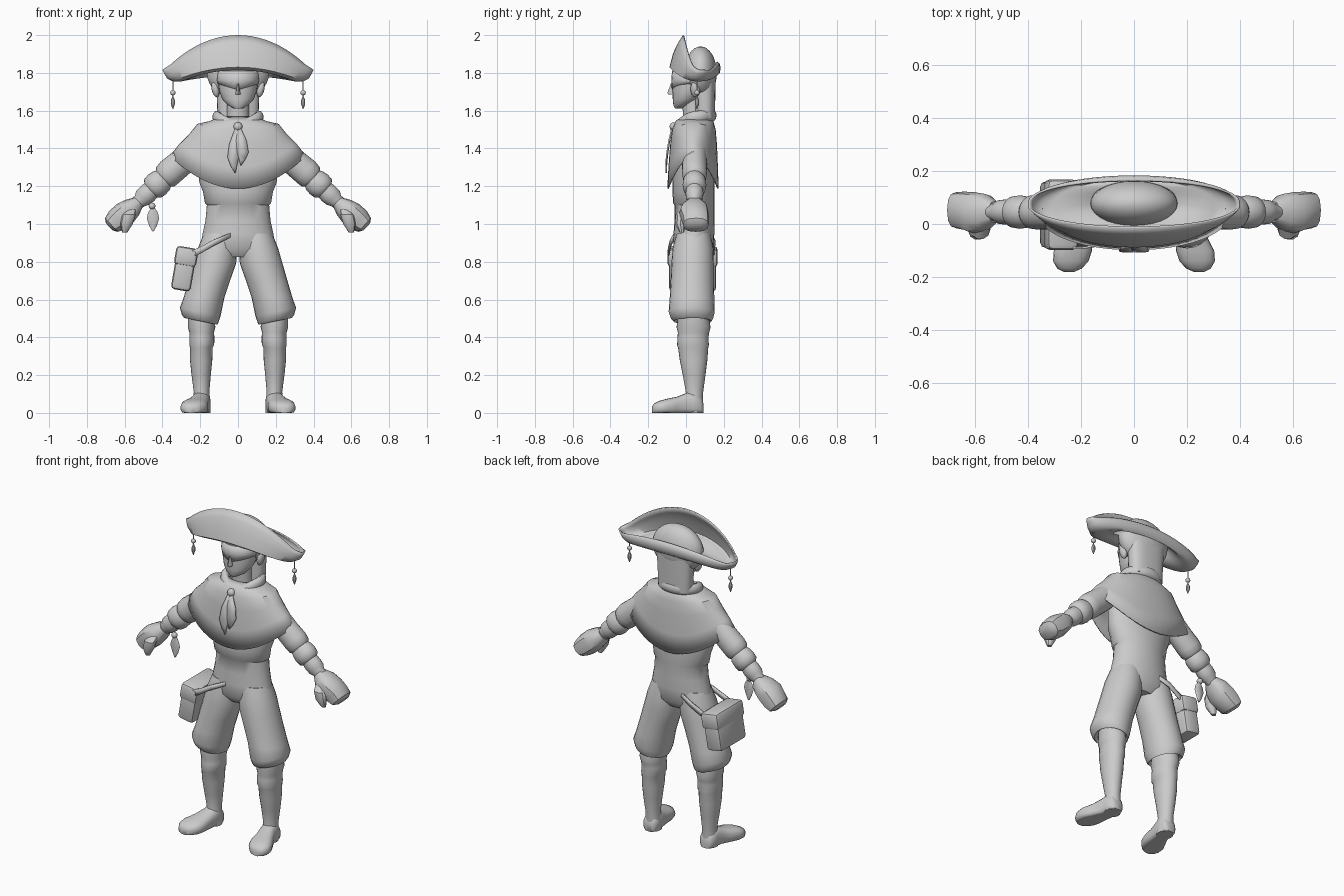
import bpy, bmesh, math
from mathutils import Vector, Matrix

grey = bpy.data.materials.new("plain_grey")
grey.diffuse_color = (0.6, 0.6, 0.6, 1)
X, Y, Z = Vector((1, 0, 0)), Vector((0, 1, 0)), Vector((0, 0, 1))


def finish(name, bm, mirror=False, thick=0, angle=40):
    bmesh.ops.recalc_face_normals(bm, faces=bm.faces)
    me = bpy.data.meshes.new(name)
    bm.to_mesh(me)
    bm.free()
    ob = bpy.data.objects.new(name, me)
    bpy.context.collection.objects.link(ob)
    me.materials.append(grey)
    bpy.ops.object.select_all(action='DESELECT')
    ob.select_set(True)
    bpy.context.view_layer.objects.active = ob
    bpy.ops.object.shade_smooth_by_angle(angle=math.radians(angle))
    if thick:
        ob.modifiers.new("thickness", 'SOLIDIFY').thickness = thick
    if mirror:
        ob.modifiers.new("mirror", 'MIRROR').use_mirror_merge = False
    return ob


def ring(c, u, v, p=1.0, n=24):
    """Ellipse around c with half axes u and v; p < 1 makes it boxier."""
    f = lambda a: math.copysign(abs(a) ** p, a) if abs(a) > 1e-6 else 0
    return [Vector(c) + u * f(math.cos(t)) + v * f(math.sin(t))
            for t in (2 * math.pi * i / n for i in range(n))]


def loft(name, rings, caps=True, closed=False, **kw):
    bm = bmesh.new()
    vs = [[bm.verts.new(p) for p in r] for r in rings]
    n = len(vs[0])
    for a, b in list(zip(vs, vs[1:])) + ([(vs[-1], vs[0])] if closed else []):
        for i in range(n):
            j = (i + 1) % n
            bm.faces.new((a[i], a[j], b[j], b[i]))
    if caps and not closed:
        bm.faces.new(vs[0])
        bm.faces.new(vs[-1])
    return finish(name, bm, **kw)


def stack(name, rows, p=1.0, n=24, **kw):
    """Loft upright rows of (x, y, z, rx, ry)."""
    return loft(name, [ring(r[:3], X * r[3], Y * r[4], p, n) for r in rows], **kw)


def ball(name, c, r, n=16, rot=0, **kw):
    bm = bmesh.new()
    bmesh.ops.create_uvsphere(bm, u_segments=n, v_segments=n // 2 + 2, radius=1)
    m = Matrix.Translation(c) @ Matrix.Rotation(rot, 4, 'Y') @ Matrix.Diagonal((*r, 1))
    bmesh.ops.transform(bm, matrix=m, verts=bm.verts)
    return finish(name, bm, **kw)


def ribbon(name, pts, **kw):
    """Strip through (x, y, z, half width along x, half width along z)."""
    bm = bmesh.new()
    vs = [[bm.verts.new((x + s * wx, y, z + s * wz)) for s in (-1, 1)]
          for x, y, z, wx, wz in pts]
    for a, b in zip(vs, vs[1:]):
        bm.faces.new((a[0], a[1], b[1], b[0]))
    return finish(name, bm, thick=0.008, **kw)


# Hat brim: swept up high in front, low at the back, pointed at the sides
def brim_ring(rx, yf, ys, yb, zf, zs, zb, k, tip=0):
    out = []
    for i in range(64):
        t = 2 * math.pi * i / 64
        c, s = math.cos(t), math.sin(t)
        y, z = (yf, zf) if s < 0 else (yb, zb)
        a = abs(s)
        out.append(Vector((rx * c, ys + (y - ys) * a ** (1 if s < 0 else 0.75),
                           zs + (z - zs) * a ** k + tip * max(0, abs(c) - 0.9) * 10)))
    return out


loft("hat_brim", [
    brim_ring(0.16, 0.0, 0.075, 0.155, 1.83, 1.80, 1.81, 2),
    brim_ring(0.30, -0.07, 0.06, 0.165, 1.815, 1.755, 1.785, 2),
    brim_ring(0.345, -0.088, 0.06, 0.18, 1.83, 1.755, 1.80, 2),
    brim_ring(0.375, -0.068, 0.062, 0.183, 1.905, 1.77, 1.83, 1.8),
    brim_ring(0.39, -0.042, 0.065, 0.178, 1.96, 1.785, 1.85, 1.8, 0.01),
    brim_ring(0.40, -0.016, 0.07, 0.165, 2.0, 1.795, 1.86, 1.8, 0.02),
], caps=False, thick=0.008, angle=60)
ball("hat_crown", (0, 0.077, 1.80), (0.165, 0.086, 0.14), 28)

# Hat pendants
stack("pendant_cord", [(0.345, 0.058, z, 0.003, 0.003) for z in (1.61, 1.77)], n=6, mirror=True)
ball("pendant_bead", (0.345, 0.058, 1.695), (0.014,) * 3, 12, mirror=True)
stack("pendant_drop", [(0.345, 0.058, z, r, r) for z, r in
      ((1.61, 0.002), (1.635, 0.011), (1.655, 0.011), (1.675, 0.003))], n=8, mirror=True)

# Head
stack("head", [(0, -0.038, 1.612, 0.022, 0.02), (0, -0.022, 1.63, 0.055, 0.045),
               (0, 0.0, 1.66, 0.083, 0.07), (0, 0.018, 1.70, 0.098, 0.09),
               (0, 0.028, 1.75, 0.106, 0.10), (0, 0.03, 1.82, 0.10, 0.10)])
loft("blindfold", [
    [v + Z * (0.03 * min(1, abs(v.x) / 0.1) - 0.015) for v in ring((0, 0.025, 1.725), X * 0.106, Y * 0.101)],
    ring((0, 0.028, 1.76), X * 0.113, Y * 0.106),
    ring((0, 0.03, 1.81), X * 0.108, Y * 0.104)], thick=0.004, caps=False)
stack("nose", [(0, -0.068, 1.685, 0.013, 0.027), (0, -0.072, 1.695, 0.012, 0.026),
               (0, -0.065, 1.745, 0.005, 0.015)], n=8)
ball("ear", (0.12, 0.05, 1.715), (0.02, 0.026, 0.045), 12, rot=0.2, mirror=True)
stack("neck", [(0, 0.045, 1.48, 0.07, 0.06), (0, 0.04, 1.58, 0.058, 0.055), (0, 0.035, 1.67, 0.06, 0.06)])
stack("hair", [(0, 0.10, 1.56, 0.108, 0.052), (0, 0.10, 1.66, 0.112, 0.055),
               (0, 0.10, 1.81, 0.12, 0.058)], p=0.75)

# Rolled collar with a knot and two scarf tails
roll = []
for i in range(32):
    t = 2 * math.pi * i / 32
    d = Vector((math.cos(t), math.sin(t), 0))
    c = Vector((0.112 * d.x, 0.053 + 0.085 * d.y,
                1.565 + 0.01 * d.y - 0.035 * max(0, -d.y) ** 3))
    roll.append(ring(c, d * 0.024, Z * 0.033, n=12))
loft("collar", roll, closed=True)
ball("scarf_knot", (0, -0.065, 1.515), (0.024, 0.022, 0.024), 12)
for side, length in ((-1, 0.24), (1, 0.20)):
    ribbon("scarf_tail", [(side * a, -0.078 - b, 1.51 - length * f, w, 0) for a, b, f, w in
           ((0.006, 0, 0, 0.008), (0.018, 0.016, 0.35, 0.028), (0.026, 0.026, 0.65, 0.03),
            (0.022, 0.03, 0.85, 0.016), (0.015, 0.03, 1, 0.002))])

# Shoulder cape with a hem that rises over the arms
def cape_ring(rx, cy, ry, z, lift, p):
    return [v + Z * lift * (v.x / rx) ** 2 for v in ring((0, cy, z), X * rx, Y * ry, p, 48)]


loft("cape", [cape_ring(0.09, 0.05, 0.07, 1.57, 0, 1),
              cape_ring(0.15, 0.045, 0.10, 1.545, 0, 0.9),
              cape_ring(0.215, 0.042, 0.115, 1.50, 0.03, 0.85),
              cape_ring(0.255, 0.04, 0.124, 1.42, 0.06, 0.9),
              cape_ring(0.31, 0.038, 0.131, 1.30, 0.125, 0.95),
              cape_ring(0.36, 0.037, 0.136, 1.187, 0.173, 1)],
     caps=False, thick=0.008)

# Torso
stack("torso", [(0, 0.04, 0.825, 0.14, 0.07), (0, 0.04, 0.87, 0.20, 0.105),
                (0, 0.042, 0.95, 0.187, 0.108), (0, 0.045, 1.02, 0.172, 0.106),
                (0, 0.045, 1.10, 0.165, 0.106), (0, 0.042, 1.11, 0.175, 0.11),
                (0, 0.04, 1.17, 0.185, 0.112), (0, 0.04, 1.22, 0.205, 0.112),
                (0, 0.04, 1.38, 0.21, 0.10), (0, 0.045, 1.50, 0.17, 0.07)])

# Baggy breeches with slanted cuffs
legs = [(0.092, 0.04, 0.95, 0.09, 0.09), (0.108, 0.037, 0.87, 0.105, 0.108),
        (0.123, 0.035, 0.79, 0.113, 0.112), (0.152, 0.033, 0.70, 0.11, 0.114),
        (0.18, 0.032, 0.61, 0.108, 0.118), (0.20, 0.03, 0.535, 0.108, 0.122),
        (0.2, 0.032, 0.50, 0.097, 0.112), (0.197, 0.035, 0.485, 0.088, 0.10),
        (0.195, 0.038, 0.51, 0.07, 0.08)]
loft("breeches_leg", [[v + Z * 0.2 * (v.x - r[0]) * (r[2] < 0.6) for v in
     ring(r[:3], X * r[3], Y * r[4])] for r in legs], mirror=True, angle=60)

# Shins with padded knee wraps
stack("shin", [(0.195, 0.038, 0.52, 0.07, 0.08), (0.193, 0.04, 0.455, 0.073, 0.09),
               (0.192, 0.04, 0.425, 0.065, 0.083), (0.191, 0.037, 0.40, 0.066, 0.082),
               (0.192, 0.037, 0.36, 0.066, 0.084), (0.194, 0.038, 0.345, 0.06, 0.08),
               (0.195, 0.04, 0.28, 0.059, 0.073), (0.195, 0.043, 0.20, 0.051, 0.06),
               (0.193, 0.045, 0.11, 0.041, 0.046), (0.192, 0.04, 0.06, 0.046, 0.05),
               (0.192, 0.04, 0.0, 0.046, 0.048)], mirror=True)


# Shoes, flat soled and turned outward
def shoe_ring(x, y, w, h):
    return [Vector((v.x, v.y, max(0.0, v.z))) for v in
            ring((x, y, h * 0.42), X * w, Z * h * 0.58, 0.8, 20)]


loft("shoe", [shoe_ring(*r) for r in (
    (0.192, 0.092, 0.025, 0.05), (0.193, 0.08, 0.042, 0.085), (0.195, 0.04, 0.05, 0.115),
    (0.20, 0.0, 0.05, 0.105), (0.216, -0.05, 0.06, 0.085), (0.23, -0.10, 0.072, 0.075),
    (0.238, -0.14, 0.067, 0.064), (0.243, -0.168, 0.046, 0.05), (0.245, -0.18, 0.02, 0.035))],
    mirror=True, angle=55)

# Arms: puffed sleeve, cuffs and bare wrist
ax = Vector((0.73, 0, -0.68))
up = Vector((0.68, 0, 0.73))
loft("arm", [ring((x, 0.045, z), up * r, Y * (r * 0.9)) for x, z, r in (
    (0.20, 1.42, 0.07), (0.30, 1.325, 0.072), (0.36, 1.275, 0.074), (0.385, 1.25, 0.07),
    (0.395, 1.24, 0.058), (0.405, 1.23, 0.066), (0.43, 1.208, 0.07), (0.452, 1.188, 0.066),
    (0.462, 1.178, 0.05), (0.48, 1.16, 0.053), (0.505, 1.138, 0.05), (0.52, 1.122, 0.038),
    (0.56, 1.09, 0.036))], mirror=True, angle=50)

# Mitten hands with a thumb
loft("hand", [ring((x, y, z), up * a, Y * b, 0.8, 12) for x, y, z, a, b in (
    (0.525, 0.045, 1.118, 0.032, 0.04), (0.56, 0.045, 1.088, 0.054, 0.068),
    (0.60, 0.042, 1.055, 0.066, 0.078), (0.64, 0.05, 1.02, 0.064, 0.072),
    (0.67, 0.052, 0.995, 0.05, 0.068), (0.682, 0.052, 0.985, 0.026, 0.045))],
    mirror=True, angle=35)
loft("thumb", [ring(c, X * r, Y * r * 0.9, 1, 10) for c, r in (
    ((0.565, 0.01, 1.085), 0.03), ((0.578, -0.025, 1.05), 0.036),
    ((0.59, -0.03, 1.0), 0.033), ((0.60, -0.022, 0.955), 0.014))], mirror=True, angle=35)

# Wrist charm
ball("charm_bead", (-0.455, 0.03, 1.095), (0.018,) * 3, 12)
stack("charm_leaf", [(-0.45, 0.03, z, w, 0.007) for z, w in
      ((0.96, 0.003), (0.99, 0.02), (1.03, 0.033), (1.06, 0.026), (1.09, 0.006))], n=8)


# Satchel hanging at one hip, with flap and straps
def box(name, size, local, bevel):
    bm = bmesh.new()
    bmesh.ops.create_cube(bm, size=1)
    bmesh.ops.scale(bm, vec=size, verts=bm.verts)
    bmesh.ops.bevel(bm, geom=bm.edges[:], offset=bevel, segments=2, affect='EDGES', profile=0.5)
    m = Matrix.Translation((-0.286, 0.035, 0.76)) @ Matrix.Rotation(0.17, 4, 'Y') @ Matrix.Translation(local)
    bmesh.ops.transform(bm, matrix=m, verts=bm.verts)
    return finish(name, bm)


box("satchel", (0.105, 0.25, 0.225), (0, 0, 0), 0.02)
box("satchel_flap", (0.118, 0.265, 0.10), (0, 0, 0.068), 0.02)
for y0, y1 in ((-0.095, -0.085), (0.15, 0.155)):
    ribbon("satchel_strap", [(-0.26, y0, 0.835, 0, 0.018), (-0.20, y0, 0.86, 0, 0.018),
           (-0.13, y1, 0.90, 0, 0.016), (-0.04, y1 + (0.02 if y1 < 0 else -0.02), 0.94, 0, 0.012)])
